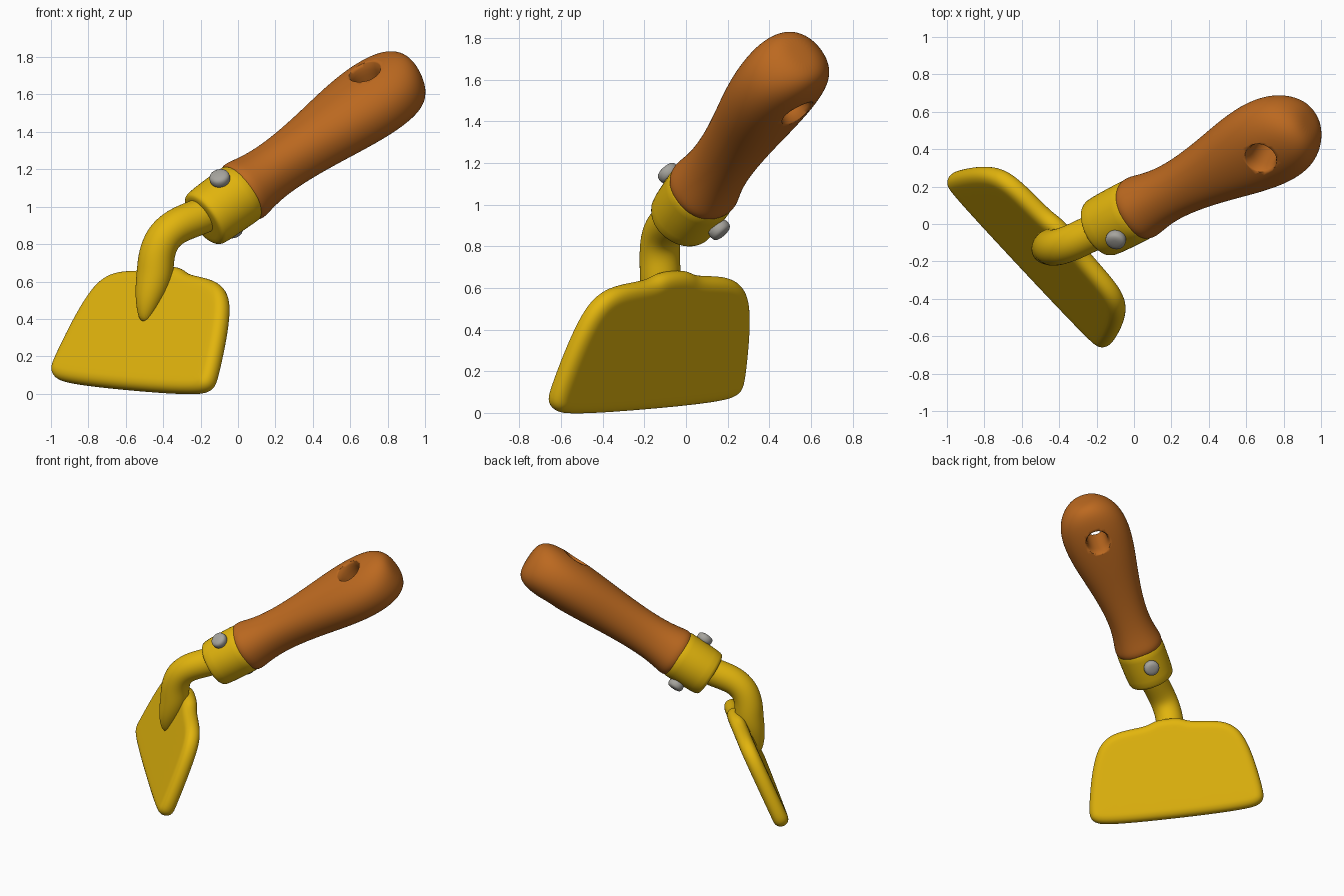
import bpy, bmesh
from math import sin, cos, pi, radians, copysign
from mathutils import Vector

cube = bpy.data.objects.get("Cube")
if cube:
    bpy.data.objects.remove(cube, do_unlink=True)


def material(name, rgb):
    m = bpy.data.materials.new(name)
    m.use_nodes = True
    m.diffuse_color = (*rgb, 1)
    bsdf = m.node_tree.nodes["Principled BSDF"]
    bsdf.inputs["Base Color"].default_value = (*rgb, 1)
    bsdf.inputs["Roughness"].default_value = 0.5
    return m


yellow = material("yellow paint", (0.76, 0.46, 0.004))
brown = material("brown wood", (0.50, 0.14, 0.014))
grey = material("grey metal", (0.38, 0.37, 0.34))


def loft(name, rings, mat, subdivide=1):
    """Skin a list of point rings and close both ends."""
    bm = bmesh.new()
    loops = [[bm.verts.new(p) for p in ring] for ring in rings]
    for a, b in zip(loops, loops[1:]):
        for i in range(len(a)):
            j = (i + 1) % len(a)
            bm.faces.new((a[i], a[j], b[j], b[i]))
    bm.faces.new(loops[0][::-1])
    bm.faces.new(loops[-1])
    bmesh.ops.recalc_face_normals(bm, faces=bm.faces)
    for f in bm.faces:
        f.smooth = True
    mesh = bpy.data.meshes.new(name)
    bm.to_mesh(mesh)
    bm.free()
    mesh.materials.append(mat)
    ob = bpy.data.objects.new(name, mesh)
    bpy.context.collection.objects.link(ob)
    mod = ob.modifiers.new("Smooth", "SUBSURF")
    mod.levels = mod.render_levels = subdivide
    return ob


def ring(center, x, y, a, b, power=1, n=24):
    """Ellipse of points; a power under one squares it off."""
    def wave(v):
        return copysign(abs(v) ** power, v)
    return [center + x * a * wave(cos(2 * pi * i / n)) + y * b * wave(sin(2 * pi * i / n))
            for i in range(n)]


def lathe(name, base, axis, x, y, profile, mat, subdivide=1, power=1):
    """Profile rows: distance along axis, radius in x, radius in y."""
    return loft(name, [ring(base + axis * t, x, y, a, b, power) for t, a, b in profile],
                mat, subdivide)


def square_to(v, axis):
    return (v - axis * v.dot(axis)).normalized()


# Handle frame: long axis, rivet direction and hole direction
hub = Vector((-0.063, 0.038, 1.016))
axis = Vector((0.752, 0.385, 0.535)).normalized()
pin = square_to(Vector((0.184, 0.656, -0.732)), axis)
hole = square_to(Vector((0.30, 0.53, -0.80)), axis)
side = axis.cross(hole)

# Wooden handle, flattened towards its blunt end
handle_profile = [
    (0.08, 0.145, 0.145), (0.095, 0.166, 0.166), (0.13, 0.176, 0.176),
    (0.19, 0.163, 0.163), (0.29, 0.147, 0.150), (0.42, 0.149, 0.148),
    (0.56, 0.168, 0.154), (0.70, 0.194, 0.164), (0.85, 0.226, 0.176),
    (1.00, 0.246, 0.184), (1.12, 0.240, 0.185), (1.21, 0.212, 0.180),
    (1.275, 0.165, 0.162), (1.318, 0.105, 0.125), (1.332, 0.045, 0.06)]
handle = lathe("handle", hub, axis, side, hole, handle_profile, brown, 2, 0.93)

# Hanging hole with a flared rim
half = [(0.02, 0.072), (0.12, 0.073), (0.155, 0.079), (0.19, 0.097), (0.28, 0.16)]
hole_profile = [(-t, r, r) for t, r in half[::-1]] + [(t, r, r) for t, r in half]
cutter = lathe("hole_cutter", hub + axis * 1.055, hole, axis, side, hole_profile, brown)
cutter.hide_render = True
cutter.hide_set(True)
cut = handle.modifiers.new("Hole", "BOOLEAN")
cut.operation = "DIFFERENCE"
cut.solver = "EXACT"
cut.object = cutter

# Collar gripping the handle
collar_profile = [(t, r, r) for t, r in (
    (-0.168, 0.10), (-0.168, 0.142), (-0.158, 0.161), (-0.133, 0.170),
    (0.095, 0.174), (0.110, 0.171), (0.112, 0.145))]
lathe("collar", hub, axis, side, hole, collar_profile, yellow)

# Rivet heads on both sides of the collar
rivet_profile = [(t, r, r) for t, r in (
    (0.10, 0.035), (0.155, 0.035), (0.162, 0.05), (0.175, 0.056),
    (0.200, 0.056), (0.214, 0.046), (0.220, 0.02))]
for name, way in (("upper_rivet", -1), ("lower_rivet", 1)):
    lathe(name, hub, pin * way, axis.cross(pin), axis, rivet_profile, grey)

# Blade frame: across, up and front-facing normal
across = Vector((0.682, -0.729, -0.062)).normalized()
up = square_to(Vector((0.295, 0.253, 0.92)), across)
normal = across.cross(up)
middle = Vector((-0.475, -0.135, 0.3375))

# Blade: rounded trapezoid with a rounded rim and a rise under the shank
right = [(0.25, -0.348), (0.50, -0.338), (0.585, -0.322), (0.628, -0.28),
         (0.628, -0.21), (0.595, -0.02), (0.558, 0.12), (0.512, 0.225),
         (0.44, 0.293), (0.34, 0.324), (0.19, 0.334), (0.13, 0.348), (0.08, 0.375)]
outline = [Vector(p) for p in right] + [Vector((-s, h)) for s, h in right[::-1]]


def blade_ring(inset, height):
    pts = []
    for i, p in enumerate(outline):
        d = (outline[(i + 1) % len(outline)] - outline[i - 1]).normalized()
        q = p + Vector((-d.y, d.x)) * inset
        pts.append(middle + across * q.x + up * q.y + normal * height)
    return pts


thick = 0.054
rim = [radians(a) for a in (-90, -55, -20, 20, 55, 90)]
rings = [blade_ring(thick * (1 - cos(a)), thick * sin(a)) for a in rim]
rings = [blade_ring(0.08, -thick)] + rings + [blade_ring(0.08, thick)]
loft("blade", rings, yellow, 2)

# Bent shank fading into the front of the blade
path = [(-0.10, 0.01, 0.99, 0.098), (-0.22, -0.045, 0.94, 0.098),
        (-0.33, -0.10, 0.90, 0.098), (-0.405, -0.125, 0.835, 0.098),
        (-0.438, -0.127, 0.74, 0.098), (-0.442, -0.122, 0.65, 0.100),
        (-0.462, -0.130, 0.56, 0.090), (-0.488, -0.145, 0.47, 0.062),
        (-0.503, -0.145, 0.38, 0.025)]
points = [Vector(p[:3]) for p in path]
shank_rings = []
for i, p in enumerate(points):
    tangent = (points[min(i + 1, len(points) - 1)] - points[max(i - 1, 0)]).normalized()
    x = square_to(across, tangent)
    shank_rings.append(ring(p, x, tangent.cross(x), path[i][3], path[i][3]))
loft("shank", shank_rings, yellow, 2)
